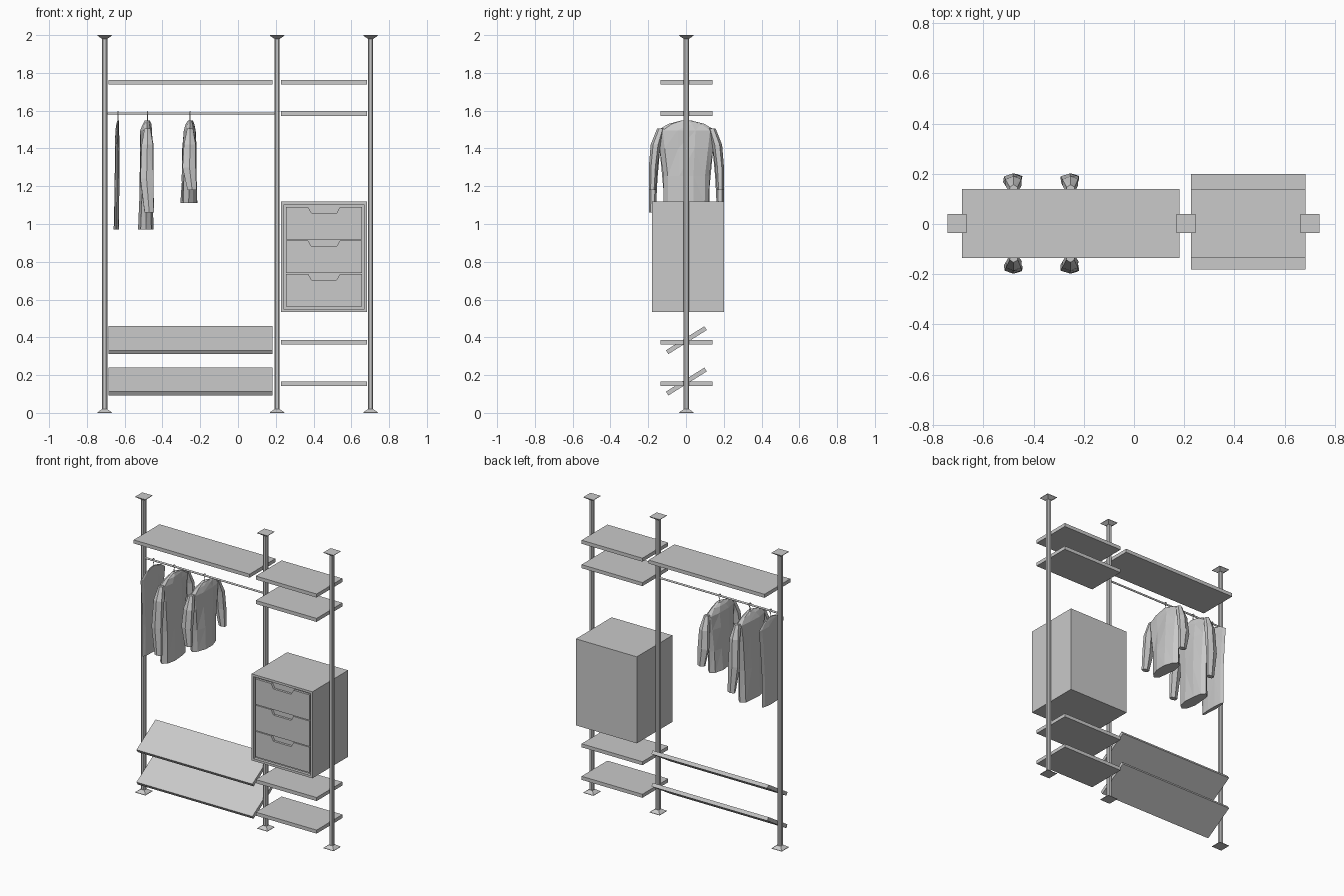
import bpy, bmesh, math, random
from mathutils import Vector

random.seed(4)
cube = bpy.data.objects.get("Cube")
if cube:
    bpy.data.objects.remove(cube, do_unlink=True)

# Single plain material
grey = bpy.data.materials.new("plain grey")
grey.use_nodes = True
COLOUR = (0.588, 0.588, 0.588, 1)
grey.diffuse_color = COLOUR
grey.node_tree.nodes["Principled BSDF"].inputs["Base Color"].default_value = COLOUR

MID = 0.002                      # depth of the post line
POSTS = (-0.706, 0.207, 0.702)
LEFT_BAY = (-0.685, 0.182)
RIGHT_BAY = (0.228, 0.683)


def finish(name, bm):
    bmesh.ops.recalc_face_normals(bm, faces=bm.faces)
    mesh = bpy.data.meshes.new(name)
    bm.to_mesh(mesh)
    bm.free()
    mesh.materials.append(grey)
    obj = bpy.data.objects.new(name, mesh)
    bpy.context.collection.objects.link(obj)
    return obj


def box(name, centre, size, tilt=0):
    bm = bmesh.new()
    bmesh.ops.create_cube(bm, size=1)
    bmesh.ops.scale(bm, vec=size, verts=bm.verts)
    obj = finish(name, bm)
    obj.location = centre
    obj.rotation_euler.x = tilt
    return obj


def loft(bm, rings):
    """Skin a list of equal-length point rings and cap both ends."""
    loops = [[bm.verts.new(p) for p in ring] for ring in rings]
    n = len(loops[0])
    for a, b in zip(loops, loops[1:]):
        for i in range(n):
            bm.faces.new((a[i], a[(i + 1) % n], b[(i + 1) % n], b[i]))
    bm.faces.new(loops[0])
    bm.faces.new(loops[-1])


def square(x, y, z, half):
    return [(x + sx * half, y + sy * half, z)
            for sx, sy in ((-1, -1), (1, -1), (1, 1), (-1, 1))]


def oval(x, y, z, rx, ry, sides=8, wobble=0.0):
    pts = []
    for i in range(sides):
        a = math.tau * (i + 0.5) / sides
        k = 1 + random.uniform(-wobble, wobble)
        pts.append((x + rx * k * math.cos(a), y + ry * math.sin(a), z))
    return pts


# Posts with flared feet and ceiling plates
for side, x in zip(("right", "middle", "left"), POSTS):
    post = box(side + "_post", (x, MID, 1), (0.028, 0.028, 1.97))
    bevel = post.modifiers.new("chamfer", "BEVEL")
    bevel.width = 0.006
    bevel.segments = 1
    for part, end, inner in (("foot", 0, 0.02), ("ceiling_plate", 2, 1.98)):
        rim = end + (inner - end) * 0.15
        bm = bmesh.new()
        loft(bm, [square(x, MID, end, 0.038), square(x, MID, rim, 0.038),
                  square(x, MID, inner, 0.014)])
        finish(f"{side}_{part}", bm)


# Flat and tilted shelves
def shelf(name, bay, z, depth=0.276, tilt=0):
    box(name, (sum(bay) / 2, MID, z), (bay[1] - bay[0], depth, 0.024), tilt)


shelf("wide_top_shelf", LEFT_BAY, 1.75)
for i, z in enumerate((0.154, 0.374, 1.585, 1.75)):
    shelf(f"narrow_shelf_{i + 1}", RIGHT_BAY, z)
for i, z in enumerate((0.166, 0.385)):
    shelf(f"tilted_shoe_shelf_{i + 1}", LEFT_BAY, z, 0.24, math.radians(32))

# Cabinet with a recessed front
x0, x1 = RIGHT_BAY
front, back, low, high = -0.181, 0.2, 0.533, 1.118
bm = bmesh.new()
bmesh.ops.create_cube(bm, size=1)
bmesh.ops.scale(bm, vec=(x1 - x0, back - front, high - low), verts=bm.verts)
bmesh.ops.translate(bm, vec=((x0 + x1) / 2, (front + back) / 2, (low + high) / 2),
                    verts=bm.verts)
face = min(bm.faces, key=lambda f: f.calc_center_median().y)
bmesh.ops.inset_region(bm, faces=[face], thickness=0.022)
hole = bmesh.ops.extrude_face_region(bm, geom=[face])
bmesh.ops.translate(bm, vec=(0, 0.02, 0),
                    verts=[v for v in hole["geom"] if isinstance(v, bmesh.types.BMVert)])
bmesh.ops.delete(bm, geom=[face], context="FACES")
finish("drawer_cabinet", bm)

# Drawer fronts with a finger notch in the top edge
mid = (x0 + x1) / 2
for i in range(3):
    zb = 0.563 + i * 0.177
    zt = zb + 0.172
    half = 0.202
    outline = [(-half, zb), (half, zb), (half, zt), (0.084, zt), (0.066, zt - 0.032),
               (-0.066, zt - 0.032), (-0.084, zt), (-half, zt)]
    bm = bmesh.new()
    loft(bm, [[(mid + x, y, z) for x, z in outline]
              for y in (front + 0.004, front + 0.019)])
    finish(f"drawer_front_{i + 1}", bm)

# Hanging rail
bm = bmesh.new()
bmesh.ops.create_cone(bm, cap_ends=True, segments=12, radius1=0.006, radius2=0.006,
                      depth=POSTS[1] - POSTS[0])
rail = finish("hanging_rail", bm)
rail.rotation_euler.y = math.pi / 2
rail.location = ((POSTS[0] + POSTS[1]) / 2, MID, 1.585)


def wire(name, points):
    curve = bpy.data.curves.new(name, "CURVE")
    curve.dimensions = "3D"
    curve.bevel_depth = 0.0025
    curve.bevel_resolution = 1
    line = curve.splines.new("POLY")
    line.points.add(len(points) - 1)
    for p, co in zip(line.points, points):
        p.co = (*co, 1)
    curve.materials.append(grey)
    obj = bpy.data.objects.new(name, curve)
    bpy.context.collection.objects.link(obj)


def garment(name, x, hem, thick, width=1.0, sleeve_end=None):
    # Body: collar, sloping shoulders, then a gentle taper to the hem
    bm = bmesh.new()
    drop = 1.40 - hem
    profile = [(1.547, 0.03, 0.3), (1.53, 0.095, 0.5), (1.495, 0.155, 0.75),
               (1.40, 0.142, 0.85), (1.40 - drop * 0.5, 0.122, 0.95), (hem, 0.12, 1.0)]
    rings = []
    for i, (z, wy, k) in enumerate(profile):
        lean = -0.008 * i / 5
        rings.append(oval(x + lean, MID, z, thick * k, wy * width, 10, 0.15))
    loft(bm, rings)
    # Sleeves hanging on each side
    if sleeve_end:
        fall = 1.42 - sleeve_end
        path = [(0.135, 1.505, 0.018, 0.02, 0), (0.163, 1.42, 0.036, 0.026, 0),
                (0.176, 1.42 - fall * 0.5, 0.041, 0.023, -0.004),
                (0.18, sleeve_end, 0.027, 0.018, 0.01)]
        for s in (-1, 1):
            loft(bm, [oval(x + lean, MID + s * y, z, rx, ry, 6, 0.08)
                      for y, z, rx, ry, lean in path])
    bmesh.ops.triangulate(bm, faces=bm.faces)
    finish(name, bm)
    # Hanger hook over the rail
    hook = [(x, MID, 1.53), (x, MID, 1.565)]
    for i in range(8):
        a = math.radians(-60 + i * 34)
        hook.append((x, MID + 0.011 * math.cos(a), 1.585 + 0.011 * math.sin(a)))
    wire(name + "_hanger_hook", hook)
    wire(name + "_hanger_arms", [(x, MID - 0.09, 1.50), (x, MID, 1.53), (x, MID + 0.09, 1.50)])


garment("thin_garment", -0.635, 0.97, 0.014, width=0.85)
garment("long_shirt", -0.48, 0.97, 0.043, sleeve_end=1.06)
garment("short_shirt", -0.253, 1.11, 0.043, sleeve_end=1.18)
